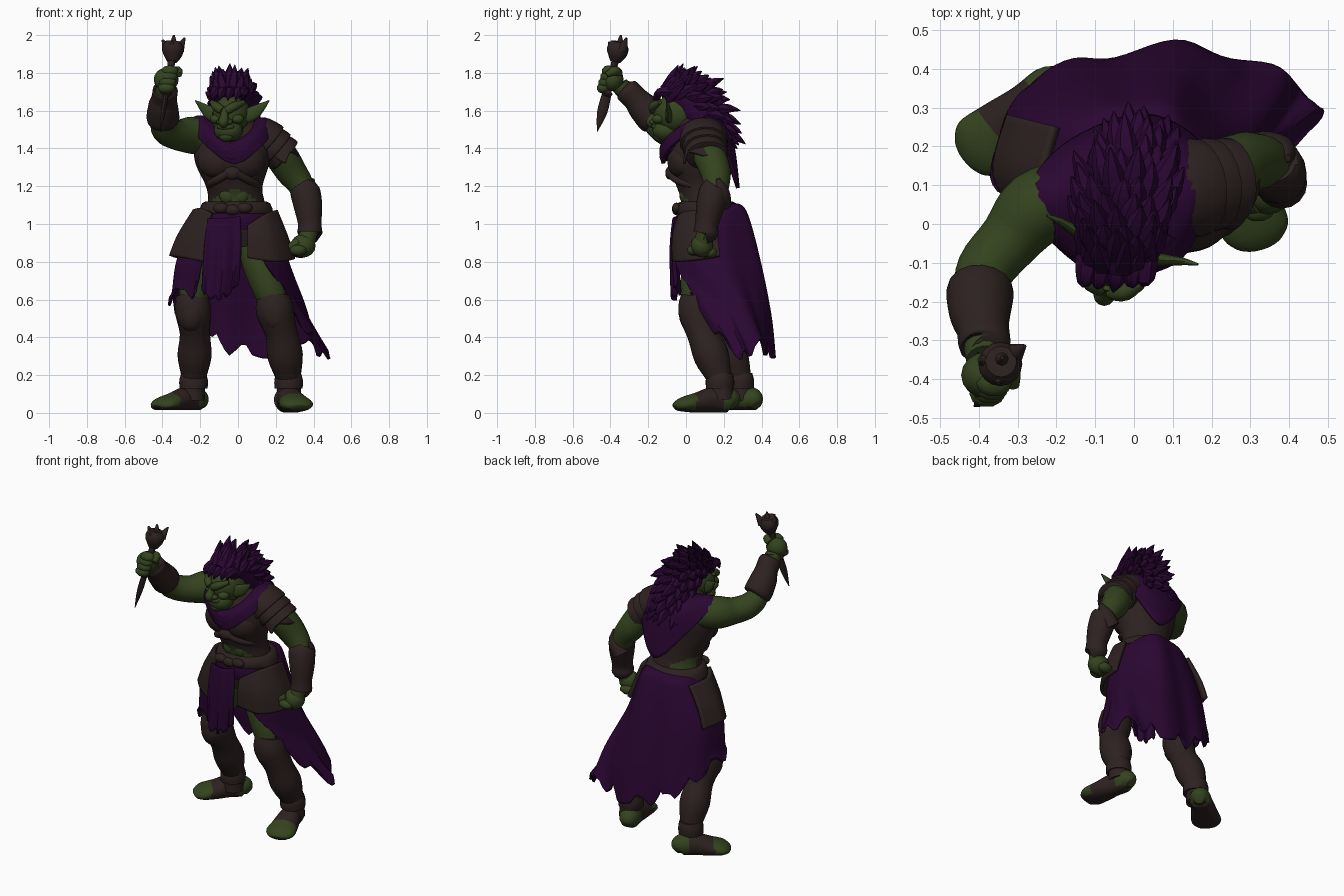
import bpy, bmesh, math, random
from mathutils import Vector as V, Matrix

random.seed(4)


def material(name, c):
    m = bpy.data.materials.new(name)
    m.diffuse_color = (*c, 1)
    return m


GREEN = material("skin green", (0.034, 0.056, 0.013))
BROWN = material("leather brown", (0.026, 0.0155, 0.0145))
PURPLE = material("cloth purple", (0.023, 0.002, 0.032))


def mk(name, verts, faces, mats, rule=None, thick=0):
    me = bpy.data.meshes.new(name)
    me.from_pydata([tuple(v) for v in verts], [], faces)
    bm = bmesh.new()
    bm.from_mesh(me)
    bmesh.ops.recalc_face_normals(bm, faces=bm.faces)
    bm.to_mesh(me)
    bm.free()
    ob = bpy.data.objects.new(name, me)
    bpy.context.collection.objects.link(ob)
    for m in (mats if isinstance(mats, list) else [mats]):
        me.materials.append(m)
    for p in me.polygons:
        if rule:
            p.material_index = rule(p.center)
    bpy.ops.object.select_all(action='DESELECT')
    bpy.context.view_layer.objects.active = ob
    ob.select_set(True)
    bpy.ops.object.shade_smooth_by_angle(angle=math.radians(50))
    if thick:
        s = ob.modifiers.new("thickness", 'SOLIDIFY')
        s.thickness, s.offset = thick, 0
    return ob


def spline(pts, k, closed=False):
    """Catmull-Rom through tuples of equal length, k steps per span."""
    n, out = len(pts), []
    get = (lambda i: pts[i % n]) if closed else (lambda i: pts[min(max(i, 0), n - 1)])
    for i in range(n if closed else n - 1):
        for j in range(k):
            t = j / k
            out.append(tuple(0.5 * (2 * b + (c - a) * t + (2 * a - 5 * b + 4 * c - d) * t * t
                                    + (3 * b - a - 3 * c + d) * t ** 3)
                             for a, b, c, d in zip(get(i - 1), get(i), get(i + 1), get(i + 2))))
    return out if closed else out + [tuple(pts[-1])]


def tube(name, pts, mats, n=16, k=4, level=False, floor=None, rule=None):
    """Loft along a path of (x, y, z, side radius[, up radius])."""
    rows = spline([p if len(p) == 5 else (*p, p[3]) for p in pts], k)
    axis = V(rows[-1][:3]) - V(rows[0][:3])
    ref = V((0, 0, 1)) if abs(axis.normalized().z) < 0.8 else V((0, 1, 0))
    verts, faces = [], []
    for i, r in enumerate(rows):
        t = (V(rows[min(i + 1, len(rows) - 1)][:3]) - V(rows[max(i - 1, 0)][:3])).normalized()
        s, u = (V((1, 0, 0)), V((0, 1, 0))) if level else (t.cross(ref).normalized(), None)
        u = u or s.cross(t)
        for j in range(n):
            a = 2 * math.pi * j / n
            p = V(r[:3]) + s * r[3] * math.cos(a) + u * r[4] * math.sin(a)
            if floor is not None:
                p.z = max(p.z, floor)
            verts.append(p)
    for i in range(len(rows) - 1):
        for j in range(n):
            b, e = i * n + j, i * n + (j + 1) % n
            faces.append((b, e, e + n, b + n))
    faces += [tuple(range(n))[::-1], tuple(range(len(verts) - n, len(verts)))]
    return mk(name, verts, faces, mats, rule)


def ball(name, loc, size, mat, rot=0.0, n=16):
    R, rows = Matrix.Rotation(rot, 3, 'Z'), n // 2
    vs = [V(loc) + R @ V((size[0] * math.sin(a) * math.cos(b), size[1] * math.sin(a) * math.sin(b),
                          -size[2] * math.cos(a)))
          for a in [math.pi * (i + 0.05) / (rows + 0.1) for i in range(rows + 1)]
          for b in [2 * math.pi * j / n for j in range(n)]]
    fs = [(i * n + j, i * n + (j + 1) % n, (i + 1) * n + (j + 1) % n, (i + 1) * n + j)
          for i in range(rows) for j in range(n)]
    return mk(name, vs, fs + [tuple(range(n))[::-1], tuple(range(rows * n, rows * n + n))], mat)


def sheet(name, rows, mat, k=6, closed=False, deform=None, thick=0.014):
    """Cloth or plate through rows of control points."""
    cols = [spline(list(c), k) for c in zip(*[spline(r, k, closed) for r in rows])]
    w, h = len(cols), len(cols[0])
    vs = [V(p) for c in cols for p in c]
    if deform:
        vs = [deform(i // h / (w - 1), i % h / (h - 1), v) for i, v in enumerate(vs)]
    fs = [(i * h + j, (i + 1) % w * h + j, (i + 1) % w * h + j + 1, i * h + j + 1)
          for i in range(w if closed else w - 1) for j in range(h - 1)]
    return mk(name, vs, fs, mat, thick=thick)


# Torso: leather vest with a bare belly and flank patch
tube("torso", [(-.01, .12, .88, .15, .11), (-.01, .12, 1.0, .18, .14), (-.01, .1, 1.12, .15, .125),
               (-.02, .08, 1.2, .15, .13), (-.03, .055, 1.32, .195, .15), (-.03, .06, 1.42, .2, .155),
               (-.03, .06, 1.51, .16, .11), (-.03, .03, 1.57, .07, .07)], [BROWN, GREEN], 32, 6, True,
     rule=lambda c: int(1.08 < c.z < 1.2 - .6 * abs(c.x + .02) and c.y < .1
                        or c.y > .12 and c.x < -.03 and 1.1 < c.z < 1.13 + .5 * (-.03 - c.x)))
for s in (-1, 1):
    ball("chest_plate", (-.035 + s * .085, -.03, 1.335), (.1, .065, .09), BROWN, s * .35)
    tube("chest_strap", [(-.03 + s * .02, -.085, 1.27, .022), (-.03 + s * .08, -.05, 1.235, .022),
                         (-.025 + s * .125, .02, 1.21, .02), (-.02 + s * .115, .12, 1.2, .018)], BROWN, 8)
    ball("belly_muscle", (-.02 + s * .035, -.005, 1.155), (.045, .03, .05), GREEN)
ball("chest_knot", (-.03, -.085, 1.27), (.045, .025, .035), BROWN)

# Belt, buckle and purple sash
tube("belt", [(-.01, .11, 1.055, .185, .155), (-.01, .11, 1.06, .197, .165), (-.01, .11, 1.11, .18, .155),
              (-.01, .11, 1.12, .15, .12)], BROWN, 28, 2, True)
tube("sash", [(-.01, .11, .97, .2, .155), (-.01, .11, 1.02, .205, .165), (-.01, .11, 1.07, .19, .155)],
     PURPLE, 28, 3, True)
for x, z in ((-.09, 1.085), (-.03, 1.075), (.035, 1.085)):
    ball("belt_buckle", (x, -.05, z), (.042, .024, .028), BROWN)

# Hip plates
sheet("left_hip_plate", [
    [(.05, -.05, .99), (.14, -.025, 1.05), (.195, .06, 1.07), (.2, .16, 1.06)],
    [(.05, -.065, .93), (.17, -.05, .93), (.25, .05, .93), (.25, .17, .93)],
    [(.05, -.065, .82), (.19, -.05, .8), (.285, .06, .81), (.285, .18, .83)]], BROWN, thick=.022)
sheet("right_hip_plate", [
    [(-.14, -.03, 1.06), (-.19, .03, 1.08), (-.23, .12, 1.07), (-.2, .25, 1.06)],
    [(-.17, -.04, .93), (-.25, .02, .94), (-.31, .13, .94), (-.28, .27, .93)],
    [(-.18, -.04, .8), (-.28, .02, .82), (-.355, .13, .83), (-.32, .28, .82)]], BROWN, thick=.022)


# Ragged waist cape and front cloth
def ragged(folds, depth, jag):
    def f(u, t, v):
        w = math.sin(u * folds * 6.283) * depth * t
        tooth = abs((u * folds * 1.6) % 1 - .35) + .5 * abs((u * folds * 2.7) % 1 - .5)
        return v + V((w * .5, w, jag * (1 - u ** 12) * (tooth - .35) * max(0, t - .55) / .45))
    return f


sheet("waist_cape", [
    [(-.12, -.02, 1.02), (-.19, .08, 1.05), (-.15, .21, 1.085), (-.03, .25, 1.1), (.1, .235, 1.1),
     (.15, .16, 1.06), (.17, .08, 1.04), (.08, -.03, 1.0)],
    [(-.15, -.03, .98), (-.22, .08, 1.0), (-.18, .25, 1.04), (-.03, .305, 1.06), (.1, .3, 1.06),
     (.185, .18, 1.02), (.195, .08, 1.0), (.1, -.035, .96)],
    [(-.19, -.02, .82), (-.31, .09, .82), (-.27, .28, .82), (-.06, .365, .8), (.13, .37, .8),
     (.255, .2, .8), (.24, .05, .8), (.14, -.05, .8)],
    [(-.21, 0, .7), (-.34, .12, .65), (-.29, .32, .56), (-.09, .41, .52), (.17, .43, .52),
     (.35, .31, .53), (.32, .16, .57), (.245, .02, .65)],
    [(-.22, .01, .65), (-.36, .13, .6), (-.28, .35, .48), (-.09, .425, .36), (.15, .455, .3),
     (.37, .385, .36), (.48, .28, .29), (.325, .13, .48)]], PURPLE, 9, deform=ragged(6, .013, .14))
sheet("front_cloth", [
    [(-.16, -.04, 1.03), (-.08, -.065, 1.03), (.01, -.05, 1.04)],
    [(-.18, -.05, .87), (-.08, -.075, .86), (.015, -.06, .88)],
    [(-.19, -.04, .64), (-.1, -.065, .6), (.0, -.045, .68)]], PURPLE, 9, deform=ragged(3, .012, .06))

# Legs: bare thighs, boots, knee guards
legs = {
    "right": [(-.1, .14, .96, .1), (-.16, .12, .8, .105), (-.225, .12, .66, .085), (-.24, .12, .55, .07)],
    "left": [(.09, .12, .96, .1), (.115, .075, .8, .095), (.165, .06, .66, .088), (.2, .06, .55, .07)]}
boots = {
    "right": [(-.245, .13, .62, .085), (-.238, .125, .54, .096), (-.228, .18, .42, .08), (-.23, .24, .3, .09),
              (-.235, .285, .17, .063), (-.24, .295, .07, .066)],
    "left": [(.19, .06, .62, .087), (.195, .058, .54, .1), (.23, .09, .42, .085), (.25, .135, .3, .094),
             (.268, .18, .17, .064), (.27, .19, .07, .066)]}
for side, yaw in (("right", -.5), ("left", .25)):
    tube(side + "_thigh", legs[side], GREEN)
    b = boots[side]
    tube(side + "_boot", b, BROWN, 18)
    k = V(b[1][:3]) + V((.03 * math.sin(yaw), -.035, -.01))
    ball(side + "_knee_guard", k, (.078, .06, .1), BROWN, yaw)
    tube(side + "_boot_cuff", [(*b[4][:2], .21, .066), (*b[4][:2], .17, .076), (*b[4][:2], .13, .074)],
         BROWN, 16, 3, True)
    # Foot with bare toe and heel
    heel, toe = (V((-.185, .375, 0)), V((-.43, .165, 0))) if side == "right" else (V((.24, .265, 0)), V((.325, -.06, 0)))
    d, L = (toe - heel).normalized(), (toe - heel).length
    spec = ((0, .04, .03, .03), (.1, .065, .06, .065), (.35, .07, .065, .07), (.62, .055, .08, .055),
            (.85, .045, .088, .04), (.97, .035, .06, .025), (1, .03, .03, .012))
    low = .014 if side == "right" else .003
    tube(side + "_foot", [(*(heel + d * L * t).xy, z, w, h) for t, z, w, h in spec], [BROWN, GREEN],
         24, 5, floor=low, rule=lambda c, a=heel, d=d, L=L, low=low: int(
             c.z > low + .018 and not .24 < (c - a).dot(d) / L < .7))

# Raised right arm and hanging left arm
tube("right_upper_arm", [(-.15, .08, 1.46, .09), (-.25, .04, 1.47, .098), (-.32, -.04, 1.47, .08),
                         (-.385, -.12, 1.5, .074), (-.4, -.2, 1.57, .06), (-.385, -.35, 1.735, .048)], GREEN)
tube("right_bracer", [(-.395, -.155, 1.54, .06), (-.397, -.17, 1.555, .086), (-.397, -.23, 1.62, .08),
                      (-.39, -.27, 1.665, .068), (-.385, -.315, 1.71, .066), (-.385, -.32, 1.715, .045)], BROWN)
tube("left_upper_arm", [(.14, .09, 1.44, .09), (.22, .12, 1.37, .088), (.28, .155, 1.28, .082),
                        (.335, .16, 1.2, .068), (.36, .14, 1.1, .06)], GREEN)
tube("left_bracer", [(.352, .155, 1.19, .055), (.354, .15, 1.18, .078), (.37, .13, 1.1, .076),
                     (.38, .11, 1.0, .062), (.38, .105, .95, .066), (.38, .1, .945, .04)], BROWN)
tube("left_elbow_guard", [(.33, .19, 1.1, .05), (.375, .185, 1.17, .045), (.395, .17, 1.24, .01)], BROWN)
for name, c, step, out in (("right", V((-.38, -.39, 1.765)), V((.006, .009, .03)), V((.01, -.035, 0))),
                           ("left", V((.345, .085, .885)), V((-.004, -.03, .004)), V((-.02, 0, -.03)))):
    ball(name + "_fist", c, (.066, .06, .062), GREEN)
    for i in range(4):
        ball(name + "_finger", c + out + step * (i - 1.5), (.048, .036, .03), GREEN, n=10)
tube("left_wrist", [(.38, .105, .97, .045), (.355, .09, .89, .05)], GREEN)
tube("left_thumb", [(.32, .05, .91, .022), (.28, .05, .88, .022), (.25, .06, .865, .012)], GREEN, 10)
tube("right_thumb", [(-.36, -.36, 1.8, .026), (-.32, -.38, 1.81, .026), (-.31, -.42, 1.79, .014)], GREEN, 10)

# Layered shoulder guard with a flared outer rim
for i in range(3):
    o = V((.042, .008, -.034)) * i
    a, b, c = V((.07, .085, 1.5)) + o, V((.125, .09, 1.465)) + o, V((.165, .095, 1.43)) + o
    r = .122 - .007 * i
    tube("shoulder_guard", [(*a, .06, .05), (*(a * .7 + b * .3), r * .85, r * .7), (*b, r, r * .85),
                            (*c, r * 1.04, r * .92), (*c, r * .8, r * .7)], BROWN, 20, 3)
sheet("shoulder_rim", [[(.2, .0, 1.35), (.21, .02, 1.45), (.225, .1, 1.49), (.22, .18, 1.44)],
                       [(.25, -.01, 1.32), (.28, .01, 1.38), (.32, .1, 1.36), (.29, .2, 1.35)]], BROWN)

# Dagger held point down
base, tip = V((-.345, -.365, 1.9)), V((-.412, -.47, 1.49))
P = lambda t: base.lerp(tip, t)
tube("dagger_grip", [(*P(-.1), .034), (*P(.1), .02), (*P(.45), .02), (*P(.5), .032), (*P(.54), .02)], BROWN, 10)
tube("dagger_blade", [(*P(.5), .014, .024), (*P(.75), .012, .027), (*P(1), .002)], BROWN, 8)
tube("dagger_pommel", [(-.35, -.375, 1.86, .028), (-.345, -.365, 1.9, .052), (-.345, -.36, 1.935, .056),
                       (-.343, -.355, 1.965, .04)], BROWN)
for x, y, z in ((-.4, -.35, 1.975), (-.34, -.345, 2.0), (-.282, -.315, 1.985), (-.35, -.41, 1.965)):
    tube("pommel_horn", [(-.345 + (x + .345) * .5, -.36 + (y + .36) * .5, 1.925, .03), (x, y, z, .005)], BROWN, 8)

# Head, turned toward the raised arm
yaw = math.radians(-18)
R = Matrix.Rotation(yaw, 3, 'Z')
H = lambda x, y, z: V((-.035, -.055, 1.545)) + R @ V((x, y, z))
tube("neck", [(-.03, .07, 1.46, .09), (-.035, 0, 1.53, .085)], GREEN)
ball("skull", H(0, 0, .04), (.098, .118, .105), GREEN, yaw, 20)
ball("jaw", H(0, -.05, -.05), (.078, .075, .06), GREEN, yaw)
ball("chin", H(0, -.085, -.08), (.042, .035, .03), GREEN, yaw)
ball("upper_lip", H(0, -.1, -.03), (.05, .03, .022), GREEN, yaw)
tube("nose", [(*H(0, -.105, .075), .018), (*H(0, -.12, .03), .021), (*H(0, -.135, -.005), .028),
              (*H(0, -.12, -.022), .018)], GREEN, 12)
for s in (-1, 1):
    ball("nostril", H(s * .024, -.115, -.005), (.02, .022, .016), GREEN, yaw)
    tube("brow", [(*H(s * .012, -.12, .055), .022), (*H(s * .05, -.108, .078), .024),
                  (*H(s * .09, -.06, .1), .012)], GREEN, 10)
    ball("cheek", H(s * .06, -.075, .01), (.034, .036, .026), GREEN, yaw)
    # Long pointed ear
    tube("ear", [(*H(s * .08, -.01, .02), .02, .036), (*H(s * .125, 0, .045), .015, .036),
                 (*H(s * .165, .01, .075), .01, .022), (*H(s * .205, .015, .108), .003)], GREEN, 12)

# Swept-back hair: core mass plus spikes
core = spline([(-.045, -.1, 1.665, .075), (-.035, -.04, 1.685, .092), (-.02, .04, 1.65, .105),
               (0, .1, 1.56, .1), (.015, .15, 1.46, .075)], 3)
tube("hair_core", core, PURPLE, 16, 2)
for i, (x, y, z, r) in enumerate(core):
    f = i / (len(core) - 1)
    back = V((.03, .75 + .1 * f, .8 - 1.7 * f))
    for j in range(-2, 4):
        a = (j - .5) * .56 + random.uniform(-.15, .15) + (.15 if i % 2 else -.15)
        n = V((math.sin(a), 0, 0)) + V((0, f * .8, 1 - .6 * f)).normalized() * math.cos(a)
        root = V((x, y, z)) + n * r * .75
        go = (n * .5 + back * .85).normalized() * random.uniform(.08, .135)
        mid = root + go * .5 + n * .01
        end = root + go + V((0, 0, .015 - .02 * f))
        tube("hair_spike", [(*root, .036), (*mid, .025), (*end, .002)], PURPLE, 6, 2)
for x in (-.115, -.08, -.04, .0, .03):
    tube("hair_fringe", [(x, -.07, 1.7, .035), (x * 1.05 - .004, -.14, 1.695, .026),
                         (x * 1.1 - .01, -.18 + abs(x + .05) * .5, 1.655, .003)], PURPLE, 6, 3)

# Cowl with front drape and pointed back hood
sheet("cowl", [
    [(-.03, -.1, 1.43), (.06, -.06, 1.48), (.09, .04, 1.54), (.07, .13, 1.57), (0, .16, 1.56),
     (-.09, .13, 1.57), (-.14, .04, 1.55), (-.11, -.07, 1.48)],
    [(-.03, -.13, 1.39), (.09, -.085, 1.46), (.15, .06, 1.55), (.13, .19, 1.51), (.01, .24, 1.44),
     (-.14, .19, 1.51), (-.21, .06, 1.565), (-.15, -.085, 1.47)],
    [(-.02, -.12, 1.32), (.12, -.08, 1.41), (.19, .08, 1.5), (.17, .2, 1.38), (.03, .275, 1.19),
     (-.16, .21, 1.38), (-.265, .08, 1.54), (-.18, -.065, 1.43)]], PURPLE, 6, True, thick=.02)
for dz, dy in ((0, 0), (-.045, 0)):
    tube("scarf_fold", [(-.15, -.02, 1.5 + dz, .025), (-.1, -.085 + dy, 1.45 + dz, .026),
                        (-.03, -.115 + dy, 1.4 + dz, .026), (.05, -.085 + dy, 1.44 + dz, .026),
                        (.1, -.02, 1.5 + dz, .025)], PURPLE, 10)
